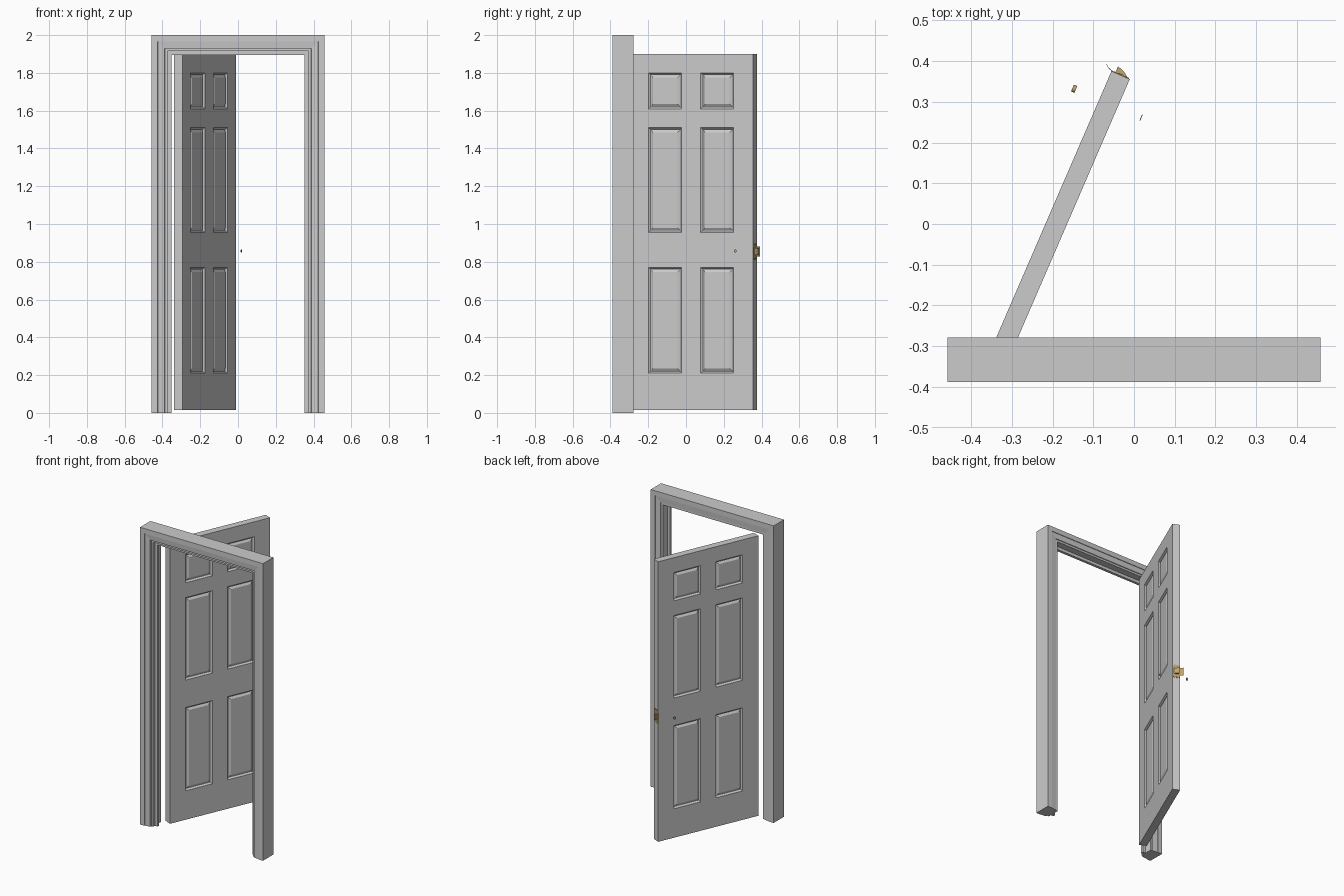
import bpy, bmesh, math
from mathutils import Vector, Matrix

cube = bpy.data.objects.get("Cube")
if cube:
    bpy.data.objects.remove(cube, do_unlink=True)


def material(name, rgb):
    m = bpy.data.materials.new(name)
    m.use_nodes = True
    m.diffuse_color = (*rgb, 1)
    m.node_tree.nodes["Principled BSDF"].inputs["Base Color"].default_value = (*rgb, 1)
    return m


GREY = material("light grey paint", (0.6, 0.6, 0.6))
BRASS = material("brass", (0.52, 0.37, 0.16))


def finish(bm, name, mat, swing=True):
    """Turn a bmesh into an object; swinging parts follow the open door."""
    bmesh.ops.recalc_face_normals(bm, faces=bm.faces)
    me = bpy.data.meshes.new(name)
    bm.to_mesh(me)
    bm.free()
    me.materials.append(mat)
    ob = bpy.data.objects.new(name, me)
    bpy.context.collection.objects.link(ob)
    if swing:
        ob.location = (-0.34, -0.283, 0)
        ob.rotation_euler.z = math.radians(66.6)
    return ob


def prism(name, ring, shift, mat):
    """Extrude a closed ring of points along a vector."""
    bm = bmesh.new()
    face = bm.faces.new([bm.verts.new(p) for p in ring])
    out = bmesh.ops.extrude_face_region(bm, geom=[face], use_keep_orig=True)
    moved = [g for g in out["geom"] if isinstance(g, bmesh.types.BMVert)]
    bmesh.ops.translate(bm, verts=moved, vec=Vector(shift))
    return finish(bm, name, mat)


def disc(name, radius, depth, centre, axis):
    bm = bmesh.new()
    turn = Matrix.Rotation(math.pi / 2, 4, axis)
    bmesh.ops.create_cone(bm, cap_ends=True, segments=16, radius1=radius,
                          radius2=radius, depth=depth,
                          matrix=Matrix.Translation(centre) @ turn)
    return finish(bm, name, BRASS)


# Frame: moulded section (distance from centre, depth) mitred round the opening
section = [(0.458, -0.388), (0.425, -0.388), (0.424, -0.385), (0.388, -0.381),
           (0.386, -0.371), (0.373, -0.371), (0.373, -0.352), (0.353, -0.352),
           (0.353, -0.334), (0.373, -0.334), (0.373, -0.288), (0.386, -0.288),
           (0.388, -0.284), (0.424, -0.281), (0.425, -0.278), (0.458, -0.278)]
bm = bmesh.new()
stations = []
for side, top in ((-1, 0), (-1, 1), (1, 1), (1, 0)):
    stations.append([bm.verts.new((side * d, y, top * (1.542 + d))) for d, y in section])
for a, b in zip(stations, stations[1:]):
    for i in range(len(section)):
        j = (i + 1) % len(section)
        bm.faces.new((a[i], a[j], b[j], b[i]))
bm.faces.new(stations[0])
bm.faces.new(stations[-1])
finish(bm, "door_frame", GREY, swing=False)

# Door leaf: a grid on both sides, with six raised panels inset in each
WIDTH, THICK = 0.717, 0.049
us = [0, 0.112, 0.304, 0.413, 0.605, WIDTH]
zs = [0.015, 0.21, 0.77, 0.955, 1.51, 1.61, 1.8, 1.9]
nu, nz = len(us), len(zs)
bm = bmesh.new()
grids = [[[bm.verts.new((u, w, z)) for z in zs] for u in us] for w in (-THICK, 0)]
panels = []
for g in grids:
    for i in range(nu - 1):
        for k in range(nz - 1):
            f = bm.faces.new((g[i][k], g[i + 1][k], g[i + 1][k + 1], g[i][k + 1]))
            if i % 2 and k % 2:
                panels.append(f)
a, b = grids
for i in (0, nu - 1):
    for k in range(nz - 1):
        bm.faces.new((a[i][k], a[i][k + 1], b[i][k + 1], b[i][k]))
for k in (0, nz - 1):
    for i in range(nu - 1):
        bm.faces.new((a[i][k], a[i + 1][k], b[i + 1][k], b[i][k]))
bmesh.ops.recalc_face_normals(bm, faces=bm.faces)
for inset, depth in ((0.005, -0.004), (0.008, -0.007), (0.005, 0), (0.017, 0.008)):
    bmesh.ops.inset_individual(bm, faces=panels, thickness=inset, depth=depth)
finish(bm, "door_leaf", GREY)

# Strike plate on the door edge, with clipped corners
lo, hi, cut = 0.81, 0.9, 0.008
plate = [(-0.046, lo + cut), (-0.046 + cut, lo), (-cut, lo), (0, lo + cut),
         (0, hi - cut), (-cut, hi), (-0.046 + cut, hi), (-0.046, hi - cut)]
prism("strike_plate", [(WIDTH, w, z) for w, z in plate], (0.002, 0, 0), BRASS)

# Curved lip reaching past the door face
arc = [(WIDTH + 0.001 + 0.009 * t * t, 0.02 * t - 0.002) for t in (0, 0.25, 0.5, 0.75, 1)]
ring = arc + [(u + 0.0015, w) for u, w in reversed(arc)]
prism("strike_lip", [(u, w, 0.828) for u, w in ring], (0, 0, 0.054), BRASS)

# Sloped latch bolt
bolt = [(WIDTH, -0.01), (0.734, -0.01), (0.731, -0.022), (0.726, -0.032),
        (0.72, -0.04), (WIDTH, -0.04)]
prism("latch_bolt", [(u, w, 0.836) for u, w in bolt], (0, 0, 0.038), BRASS)

# Plate screws
for label, z in (("lower", 0.82), ("upper", 0.89)):
    disc(label + "_screw", 0.005, 0.002, (WIDTH + 0.002, -0.023, z), "Y")

# Lock buttons standing off each face
disc("inner_lock_button", 0.009, 0.009, (0.641, 0.067, 0.857), "X")
disc("outer_lock_button", 0.008, 0.002, (0.641, -0.112, 0.857), "X")
